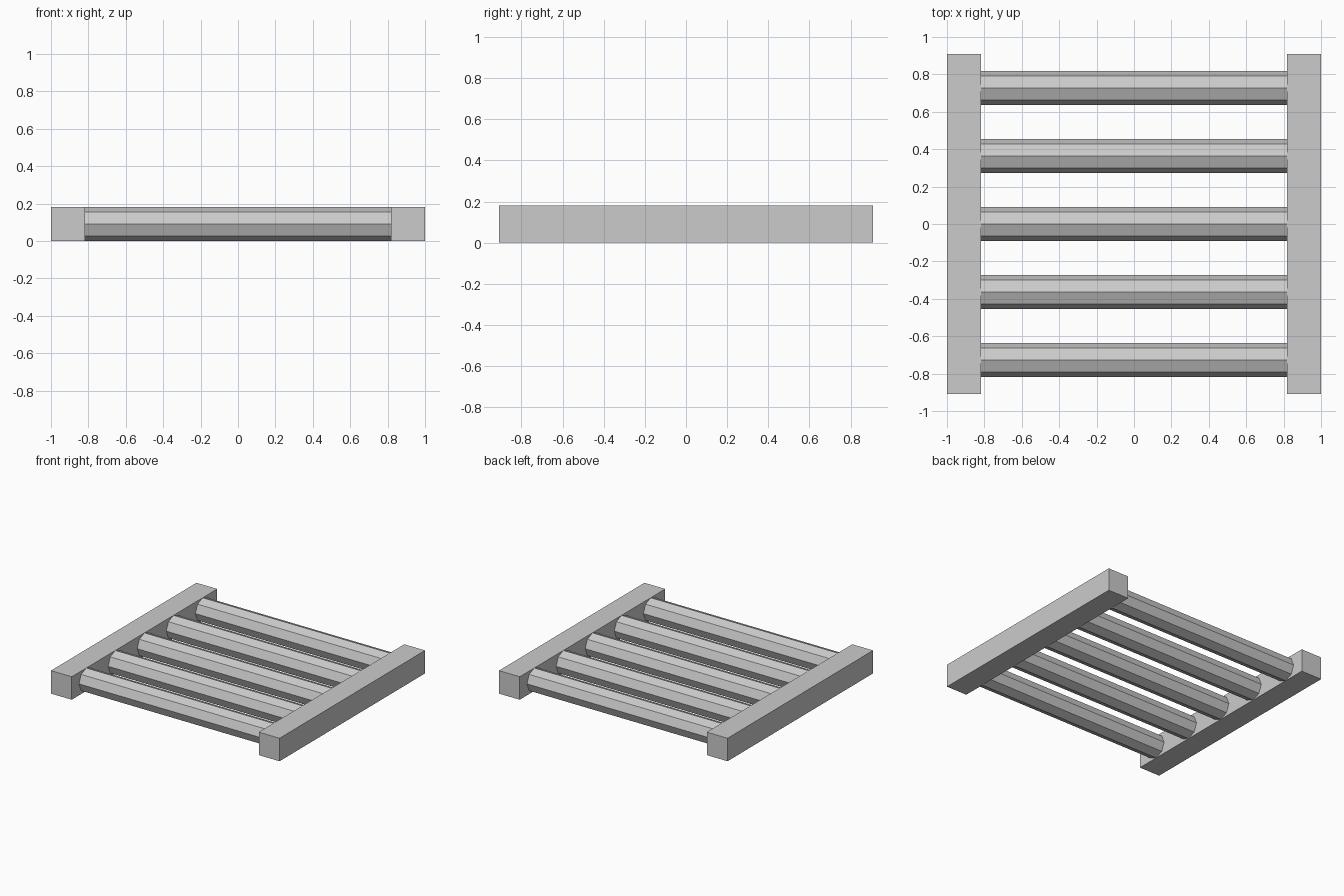
import bpy, math

if "Cube" in bpy.data.objects:
    bpy.data.objects.remove(bpy.data.objects["Cube"])

W = 2 / 11            # thickness of rails and rungs
HALF_LEN = 5 * W      # half length of a side rail
INNER = 1 - W         # inner face of the rails

# Side rails
for name, side in (("left_rail", -1), ("right_rail", 1)):
    bpy.ops.mesh.primitive_cube_add(size=1, location=(side * (1 - W / 2), 0, W / 2))
    rail = bpy.context.object
    rail.name = name
    rail.scale = (W, 2 * HALF_LEN, W)
    bpy.ops.object.transform_apply(location=False, rotation=False, scale=True)

# Eight-sided rungs between the rails
for i in range(5):
    bpy.ops.mesh.primitive_cylinder_add(
        vertices=8, radius=W / 2, depth=2 * INNER,
        location=(0, (i - 2) * 2 * W, W / 2), rotation=(0, math.pi / 2, 0))
    bpy.context.object.name = f"rung_{i + 1}"
